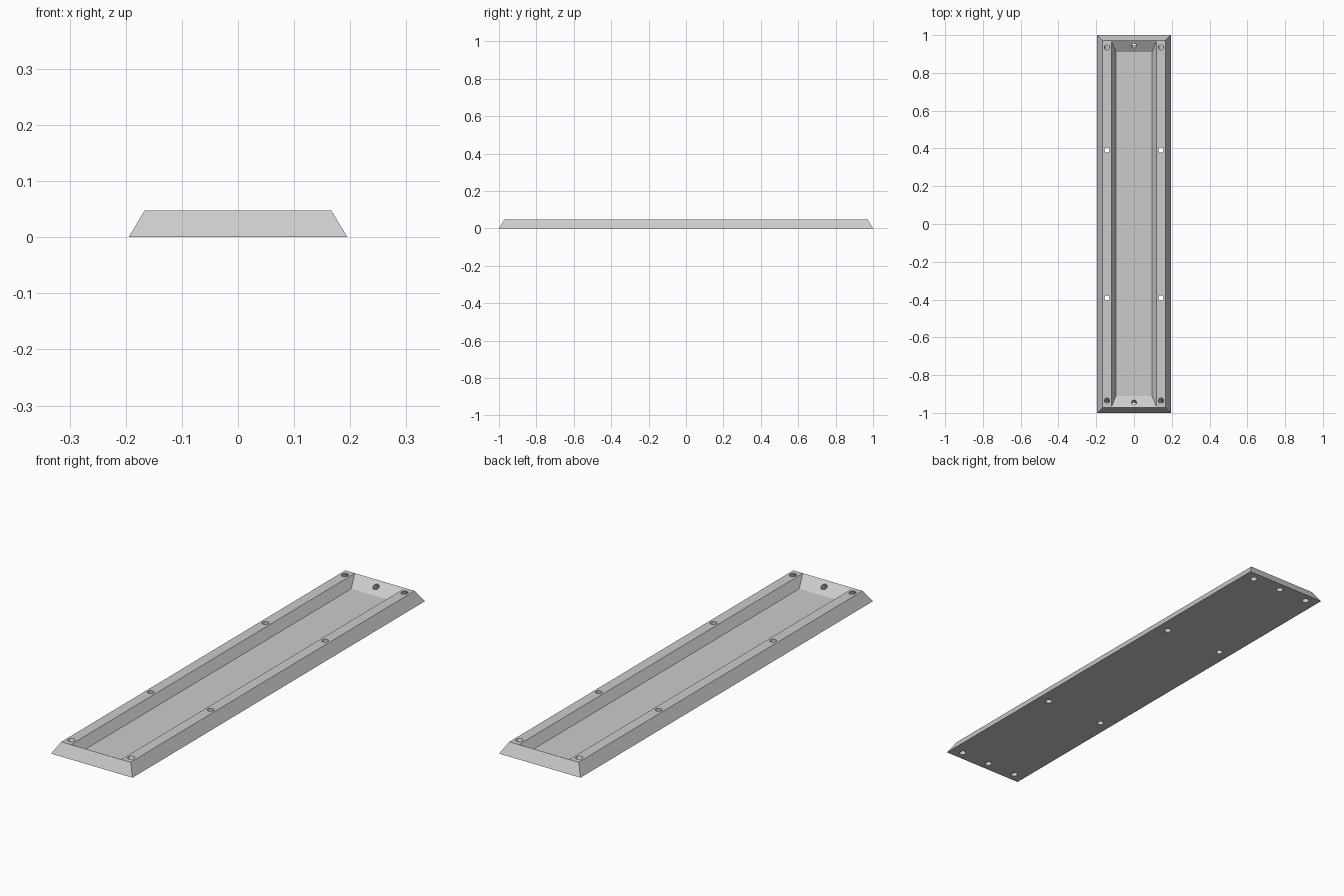
import bpy, bmesh, math
from mathutils import Matrix, Vector

cube = bpy.data.objects.get("Cube")
if cube:
    bpy.data.objects.remove(cube, do_unlink=True)

HEIGHT = 0.048
FLOOR = 0.0105

grey = bpy.data.materials.new("light_grey")
grey.use_nodes = True
grey.diffuse_color = (0.6, 0.6, 0.6, 1)
grey.node_tree.nodes["Principled BSDF"].inputs["Base Color"].default_value = (0.6, 0.6, 0.6, 1)


def make_object(name, bm):
    bmesh.ops.recalc_face_normals(bm, faces=bm.faces)
    mesh = bpy.data.meshes.new(name)
    bm.to_mesh(mesh)
    bm.free()
    mesh.materials.append(grey)
    obj = bpy.data.objects.new(name, mesh)
    bpy.context.collection.objects.link(obj)
    return obj


def frustum(name, low, high, z0, z1):
    """Rectangular block whose half sizes change from low to high."""
    bm = bmesh.new()
    bmesh.ops.create_cube(bm, size=2)
    for v in bm.verts:
        half, z = (high, z1) if v.co.z > 0 else (low, z0)
        v.co = (v.co.x * half[0], v.co.y * half[1], z)
    return make_object(name, bm)


def add_hole(bm, bottom, top, radius=0.0135):
    """Drill cylinder along the line from bottom to top, overshooting both."""
    a, b = Vector(bottom), Vector(top)
    axis = b - a
    turn = axis.to_track_quat('Z', 'Y').to_matrix().to_4x4()
    bmesh.ops.create_cone(bm, cap_ends=True, segments=24, radius1=radius,
                          radius2=radius, depth=axis.length * 2,
                          matrix=Matrix.Translation((a + b) / 2) @ turn)


# Tapered tray body
tray = frustum("tray", (0.195, 1.0), (0.166, 0.971), 0, HEIGHT)

# Pocket with sloping walls, continued above the rim
floor_half, rim_half = (0.095, 0.91), (0.12, 0.97)
above = [2 * r - f for f, r in zip(floor_half, rim_half)]
pocket = frustum("pocket_cutter", floor_half, above, FLOOR, 2 * HEIGHT - FLOOR)

# Screw holes: straight along the rails, tilted at the ends
bm = bmesh.new()
for end in (-1, 1):
    for x in (-0.143, 0.143):
        add_hole(bm, (x, end * 0.392, 0), (x, end * 0.392, HEIGHT))
    for x in (-0.143, 0, 0.143):
        add_hole(bm, (x, end * 0.961, 0), (x, end * 0.935, HEIGHT))
holes = make_object("hole_cutter", bm)

# Cut the tray, then discard the cutters
bpy.ops.object.select_all(action='DESELECT')
bpy.context.view_layer.objects.active = tray
tray.select_set(True)
for cutter in (pocket, holes):
    cutter.hide_render = True
    mod = tray.modifiers.new(cutter.name, 'BOOLEAN')
    mod.operation = 'DIFFERENCE'
    mod.solver = 'EXACT'
    mod.object = cutter
    bpy.ops.object.modifier_apply(modifier=mod.name)
    bpy.data.objects.remove(cutter, do_unlink=True)

bpy.ops.object.shade_smooth_by_angle(angle=math.radians(20))
